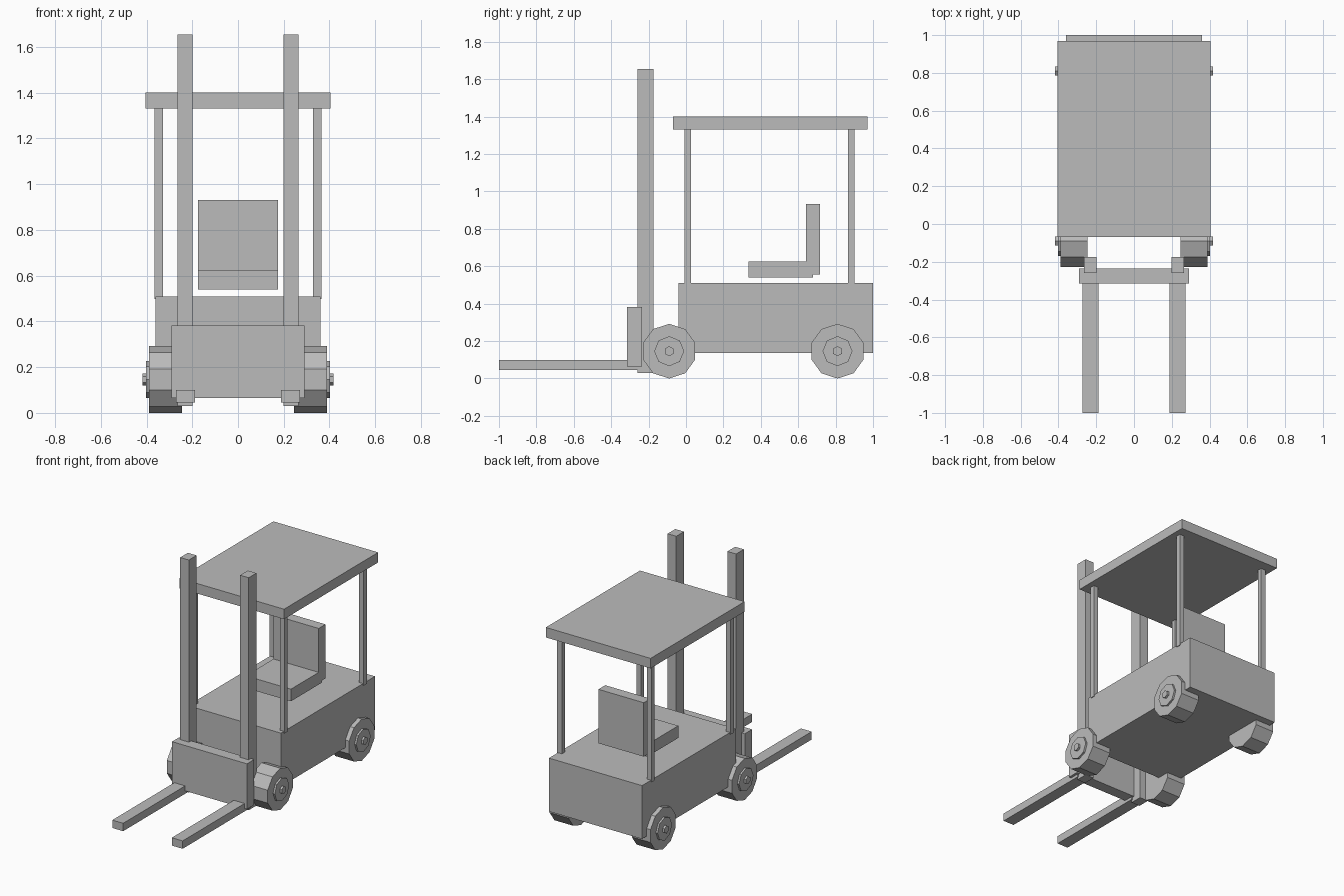
import bpy
import bmesh
import math
from mathutils import Matrix

default = bpy.data.objects.get("Cube")
if default:
    bpy.data.objects.remove(default, do_unlink=True)

grey = bpy.data.materials.new("plain_grey")
grey.use_nodes = True
color = (0.5, 0.5, 0.5, 1)
grey.diffuse_color = color
grey.node_tree.nodes["Principled BSDF"].inputs["Base Color"].default_value = color


def finish(name, bm):
    mesh = bpy.data.meshes.new(name)
    bm.to_mesh(mesh)
    bm.free()
    mesh.materials.append(grey)
    obj = bpy.data.objects.new(name, mesh)
    bpy.context.collection.objects.link(obj)
    return obj


def box(name, x, y, z):
    """Box from (min, max) ranges on each axis."""
    bm = bmesh.new()
    size = [b - a for a, b in (x, y, z)]
    mid = [(a + b) / 2 for a, b in (x, y, z)]
    matrix = Matrix.Translation(mid) @ Matrix.Diagonal((*size, 1))
    bmesh.ops.create_cube(bm, size=1, matrix=matrix)
    return finish(name, bm)


def wheel(name, side, y, z):
    """Tyre, hub disc and axle cap, each a faceted drum along x."""
    bm = bmesh.new()
    # sides, radius, inner x, outer x
    for sides, radius, x0, x1 in ((10, 0.146, 0.245, 0.39),
                                  (8, 0.08, 0.37, 0.403),
                                  (6, 0.027, 0.39, 0.418)):
        matrix = (Matrix.Translation((side * (x0 + x1) / 2, y, z))
                  @ Matrix.Rotation(math.pi / 2, 4, "Y"))
        # The first vertex of each ring points straight up or down
        spin = Matrix.Rotation(math.pi / 2, 4, "Z")
        drum = bmesh.ops.create_cone(bm, cap_ends=True, segments=sides,
                                     radius1=radius, radius2=radius,
                                     depth=x1 - x0)["verts"]
        top = max(drum, key=lambda v: v.co.x)
        spin = Matrix.Rotation(-math.atan2(top.co.y, top.co.x), 4, "Z")
        bmesh.ops.transform(bm, matrix=matrix @ spin, verts=drum)
    return finish(name, bm)


# Chassis and roof
box("body", (-0.36, 0.36), (-0.04, 1.0), (0.137, 0.51))
box("roof", (-0.405, 0.405), (-0.07, 0.97), (1.33, 1.4))

# Seat
box("seat_cushion", (-0.175, 0.175), (0.335, 0.68), (0.54, 0.625))
box("seat_back", (-0.175, 0.175), (0.642, 0.717), (0.555, 0.932))

# Lifting carriage
box("carriage", (-0.29, 0.29), (-0.315, -0.235), (0.065, 0.382))

# Paired parts
for label, side in (("left", 1), ("right", -1)):
    def span(a, b):
        return sorted((side * a, side * b))

    box(f"{label}_mast", span(0.198, 0.265), (-0.26, -0.175), (0.03, 1.655))
    box(f"{label}_fork", span(0.188, 0.272), (-1.0, -0.25), (0.045, 0.1))
    for end, post_y, wheel_y in (("front", 0.01, -0.09), ("rear", 0.884, 0.81)):
        box(f"{end}_{label}_post", span(0.328, 0.365),
            (post_y - 0.017, post_y + 0.017), (0.497, 1.34))
        wheel(f"{end}_{label}_wheel", side, wheel_y, 0.146)
